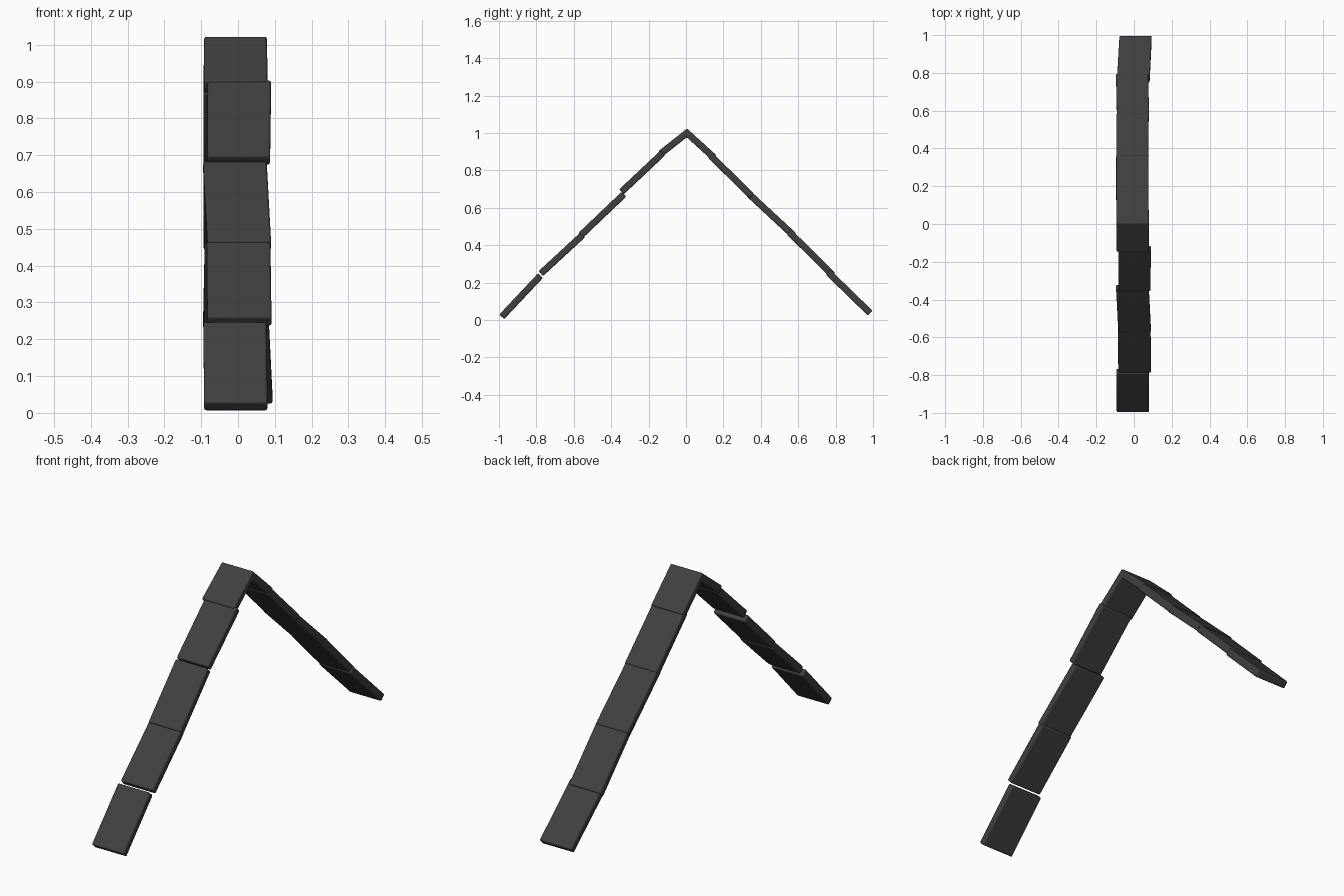
import bpy, bmesh
from mathutils import Vector

if "Cube" in bpy.data.objects:
    bpy.data.objects.remove(bpy.data.objects["Cube"])

slate = bpy.data.materials.new("slate")
slate.diffuse_color = (0.05, 0.05, 0.05, 1)
slate.use_nodes = True
slate.node_tree.nodes["Principled BSDF"].inputs["Base Color"].default_value = slate.diffuse_color
T = 0.036  # tile thickness


def strip(name, path, widths):
    """Bent plate: path of (y, z) centre points with a (left, right) x pair at each."""
    pts = [Vector(p) for p in path]
    bm = bmesh.new()
    rings = []
    for i, p in enumerate(pts):
        # mitred normal at each path point
        segs = [(pts[j + 1] - pts[j]).normalized() for j in (i - 1, i) if 0 <= j < len(pts) - 1]
        norms = [Vector((-s.y, s.x)) for s in segs]
        n = sum(norms, Vector((0, 0))).normalized()
        n *= T / 2 / n.dot(norms[0])
        l, r = widths[i]
        rings.append([bm.verts.new((x, p.x + s * n.x, p.y + s * n.y))
                      for x, s in ((l, -1), (r, -1), (r, 1), (l, 1))])
    for a, b in zip(rings, rings[1:]):
        for k in range(4):
            bm.faces.new((a[k], a[(k + 1) % 4], b[(k + 1) % 4], b[k]))
    bm.faces.new(rings[0][::-1])
    bm.faces.new(rings[-1])
    bmesh.ops.recalc_face_normals(bm, faces=bm.faces)
    me = bpy.data.meshes.new(name)
    bm.to_mesh(me)
    bm.free()
    ob = bpy.data.objects.new(name, me)
    bpy.context.collection.objects.link(ob)
    me.materials.append(slate)
    # worn, rounded edges
    bev = ob.modifiers.new("worn_edges", "BEVEL")
    bev.width, bev.segments = 0.006, 2
    bpy.ops.object.select_all(action="DESELECT")
    bpy.context.view_layer.objects.active = ob
    ob.select_set(True)
    bpy.ops.object.shade_smooth_by_angle()
    return ob


# front slope, bottom to top
front = [
    ([(-0.985, 0.017), (-0.778, 0.237)], [(-0.092, 0.08), (-0.094, 0.078)]),
    ([(-0.776, 0.248), (-0.552, 0.455)], [(-0.083, 0.091), (-0.085, 0.088)]),
    ([(-0.562, 0.453), (-0.332, 0.672)], [(-0.083, 0.09), (-0.095, 0.078)]),
    ([(-0.345, 0.685), (-0.125, 0.892)], [(-0.083, 0.087), (-0.083, 0.09)]),
]
# back slope, top to bottom
back = [
    ([(0.13, 0.88), (0.352, 0.662)], [(-0.094, 0.077), (-0.094, 0.078)]),
    ([(0.335, 0.675), (0.575, 0.452)], [(-0.094, 0.076), (-0.093, 0.078)]),
    ([(0.55, 0.472), (0.785, 0.238)], [(-0.09, 0.08), (-0.095, 0.076)]),
    ([(0.76, 0.255), (0.985, 0.036)], [(-0.09, 0.083), (-0.077, 0.094)]),
]
for i, (p, w) in enumerate(front):
    strip(f"front_tile_{i + 1}", p, w)
for i, (p, w) in enumerate(back):
    strip(f"back_tile_{i + 1}", p, w)

# folded ridge tile over the apex
strip("ridge_cap", [(-0.137, 0.888), (0.005, 1.0), (0.15, 0.868)],
      [(-0.093, 0.08), (-0.092, 0.079), (-0.094, 0.077)])
